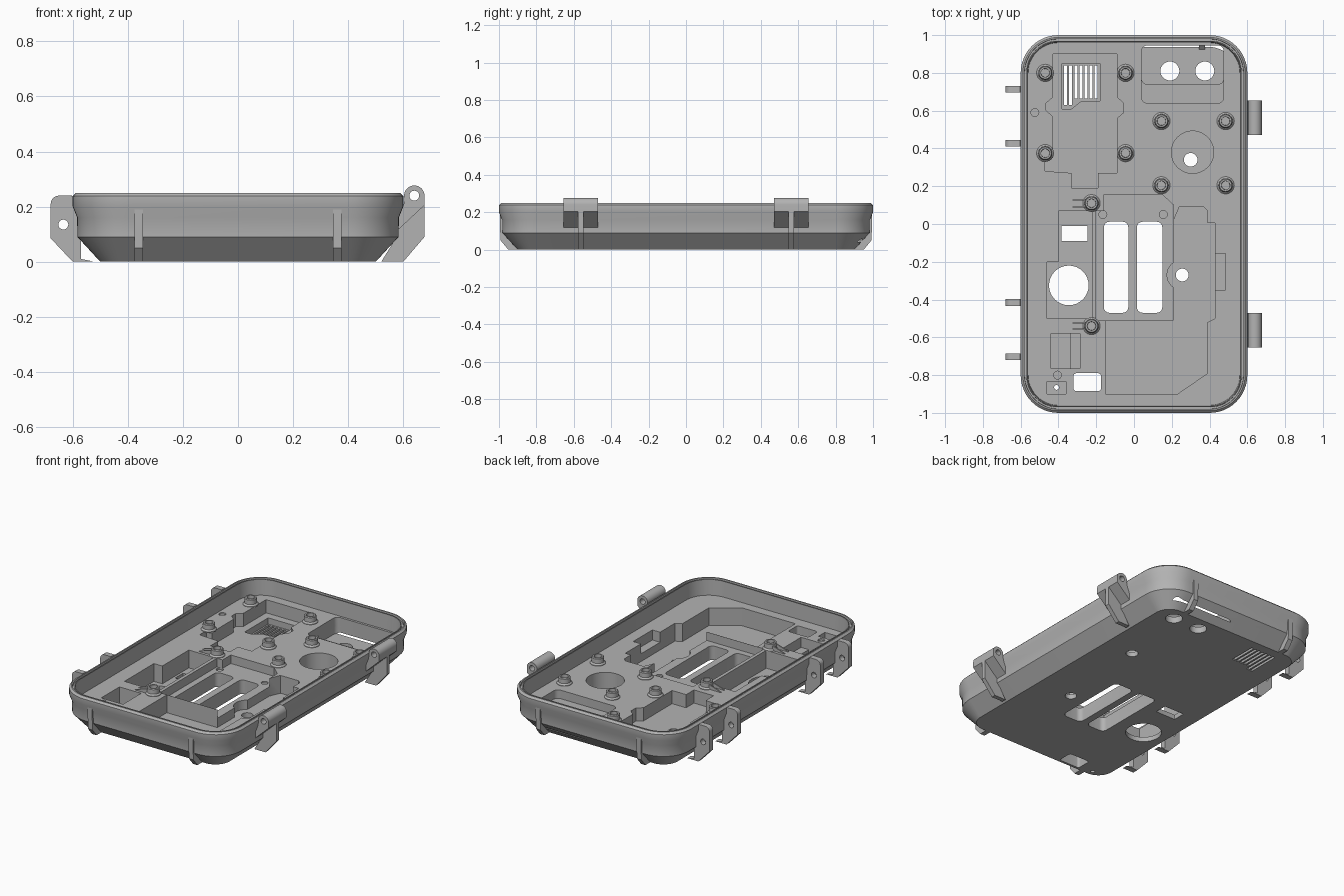
import bpy, bmesh, math

old = bpy.data.objects.get("Cube")
if old:
    bpy.data.objects.remove(old)

grey = bpy.data.materials.new("plain grey")
grey.use_nodes = True
grey.diffuse_color = (0.45, 0.45, 0.45, 1)
grey.node_tree.nodes["Principled BSDF"].inputs["Base Color"].default_value = (0.45, 0.45, 0.45, 1)


def arc(cx, cy, r, a0, a1, n):
    step = math.radians(a1 - a0) / n
    a0 = math.radians(a0)
    return [(cx + r * math.cos(a0 + i * step), cy + r * math.sin(a0 + i * step)) for i in range(n + 1)]


def circle(cx, cy, r, n=32):
    return arc(cx, cy, r, 0, 360, n)[:-1]


def box(x0, x1, y0, y1, r=0.0, n=6):
    if r == 0:
        return [(x0, y0), (x1, y0), (x1, y1), (x0, y1)]
    return (arc(x1 - r, y1 - r, r, 0, 90, n) + arc(x0 + r, y1 - r, r, 90, 180, n)
            + arc(x0 + r, y0 + r, r, 180, 270, n) + arc(x1 - r, y0 + r, r, 270, 360, n))


def loft(name, rings):
    """Closed solid through stacked rings of 3D points."""
    bm = bmesh.new()
    loops = [[bm.verts.new(p) for p in ring] for ring in rings]
    n = len(loops[0])
    for a, b in zip(loops, loops[1:]):
        for i in range(n):
            bm.faces.new((a[i], a[(i + 1) % n], b[(i + 1) % n], b[i]))
    bm.faces.new(loops[0])
    bm.faces.new(loops[-1])
    bmesh.ops.recalc_face_normals(bm, faces=bm.faces)
    mesh = bpy.data.meshes.new(name)
    bm.to_mesh(mesh)
    bm.free()
    mesh.materials.append(grey)
    obj = bpy.data.objects.new(name, mesh)
    bpy.context.collection.objects.link(obj)
    return obj


def prism(name, pts, a, b, axis="z"):
    place = {"z": lambda u, v, w: (u, v, w),
             "y": lambda u, v, w: (u, w, v),
             "x": lambda u, v, w: (w, u, v)}[axis]
    return loft(name, [[place(u, v, w) for u, v in pts] for w in (a, b)])


def combine(target, tool, operation="DIFFERENCE"):
    tool.hide_render = True
    mod = target.modifiers.new("cut", "BOOLEAN")
    mod.operation, mod.object, mod.solver = operation, tool, "EXACT"
    graph = bpy.context.evaluated_depsgraph_get()
    graph.update()
    mesh = bpy.data.meshes.new_from_object(target.evaluated_get(graph))
    target.modifiers.clear()
    target.data = mesh
    bpy.data.objects.remove(tool)


def smooth(obj):
    bpy.ops.object.select_all(action="DESELECT")
    obj.select_set(True)
    bpy.context.view_layer.objects.active = obj
    bpy.ops.object.shade_smooth_by_angle(angle=math.radians(30))


# Case shell: (inset, height) profile, from the underside over the rim to the deck
DECK, LOW, MID = 0.145, 0.03, 0.09
profile = [(0.1, 0), (0.017, 0.09), (0.016, 0.16), (0.0, 0.2), (0.0, 0.238), (0.012, 0.25),
           (0.02, 0.25), (0.021, 0.235), (0.03, 0.235), (0.031, 0.245), (0.036, 0.245), (0.04, DECK)]
shell = loft("case_shell", [[(x, y, z) for x, y in box(d - 0.6, 0.6 - d, d - 1, 1 - d, 0.2 - d, 12)]
                            for d, z in profile])


def pocket(pts, floor):
    combine(shell, prism("pocket_cutter", pts, floor, 0.3))


# Display pocket with vent recess
pocket([(-.43, .9), (-.09, .9), (-.09, .67), (-.055, .64), (-.055, .59), (-.09, .56), (-.09, .27),
        (-.19, .27), (-.19, .19), (-.33, .19), (-.33, .27), (-.47, .28), (-.47, .35), (-.43, .35),
        (-.43, .57), (-.465, .6), (-.465, .64), (-.43, .67)], 0.06)
pocket([(-.38, .85), (-.18, .85), (-.18, .65), (-.28, .65), (-.33, .61), (-.38, .61)], 0.02)

# Connector pocket with a stepped floor, and round speaker pocket
pocket(box(.04, .475, .64, .945, .03), 0.09)
pocket(box(.04, .475, .74, .945, .03), 0.04)
pocket(circle(.31, .38, .112, 48), LOW)

# Slotted plate, lower battery pocket and its side notch
pocket([(-.2, .07), (-.16, .07), (-.16, .155), (.15, .155), (.21, .1), (.21, -.51), (-.2, -.51)], MID)
pocket([(.21, .02), (.24, .09), (.37, .09), (.39, .07), (.39, .005), (.43, .005), (.43, -.5), (.39, -.52),
        (.39, -.79), (.23, -.9), (-.15, -.9), (-.15, -.511), (.21, -.511)], LOW)
pocket(circle(.255, -.27, .08), LOW)
pocket(box(.42, .485, -.35, -.155), 0.08)

# Left-hand module pockets
pocket([(-.4, .07), (-.222, .07), (-.222, -.5), (-.46, -.5), (-.46, -.2), (-.4, -.2)], LOW)
pocket(box(-.44, -.34, -.765, -.58), LOW)
pocket(box(-.345, -.285, -.765, -.58), 0.08)
pocket(box(-.46, -.36, -.9, -.835), 0.06)

# Shallow round dimples
for x, y, floor in [(-.525, .59, .135), (-.405, -.8, .135), (-.165, .05, .08), (.155, .05, .08)]:
    pocket(circle(x, y, .021, 16), floor)

# Openings right through the floor
for x, y, r in [(.19, .81, .05), (.375, .81, .05), (.3, .34, .036), (.255, -.27, .034),
                (-.345, -.325, .105), (-.41, -.865, .013)]:
    pocket(circle(x, y, r), -0.1)
for x0, x1, y0, y1, r in [(-.16, -.03, -.47, .012, .03), (.015, .15, -.47, .012, .03),
                          (-.385, -.245, -.09, -.01, .003), (-.32, -.175, -.885, -.79, .015)]:
    pocket(box(x0, x1, y0, y1, r), -0.1)
for i in range(7):
    x = -.362 + i * .027
    pocket(box(x - .008, x + .008, .63 if i < 2 else .665, .84), -0.1)
smooth(shell)

# Screw bosses with flared feet
bosses = [(x, y) for x in (-.47, -.045) for y in (.375, .8)]
bosses += [(x, y) for x in (.145, .485) for y in (.205, .545)]
bosses += [(-.225, .11), (-.225, -.54)]
for x, y in bosses:
    rings = [(.046, DECK - .005), (.046, DECK + .003), (.037, DECK + .012), (.036, DECK + .04),
             (.032, DECK + .045), (.023, DECK + .045), (.022, DECK + .004)]
    smooth(loft("screw_boss", [[(u, v, z) for u, v in circle(x, y, r, 24)] for r, z in rings]))

# Small clip ribs beside two bosses
for y in (.11, -.54):
    for side in (-1, 1):
        w = y + side * .018
        prism("clip_rib", [(-.34, DECK - .005), (-.34, DECK + .003), (-.255, DECK + .03), (-.255, DECK - .005)],
              w - .004, w + .004, "y")

# Latch ears on the left side
for y in (.713, .427, -.415, -.703):
    ear = prism("latch_ear", [(-.57, .01), (-.52, 0), (-.6, 0), (-.68, .085)]
                + arc(-.65, .21, .03, 180, 90, 6) + [(-.603, .24), (-.59, .2), (-.57, .2)],
                y - .018, y + .018, "y")
    combine(ear, prism("pin_cutter", circle(-.634, .135, .018, 20), y - .1, y + .1, "y"))
    smooth(ear)

# Hinge knuckles with support ribs on the right side
for y in (.563, -.563):
    knuckle = prism("hinge_knuckle", [(.575, .11), (.677, .205)] + arc(.64, .24, .037, 0, 200, 18)
                    + [(.6, .2), (.575, .2)], y - .092, y + .092, "y")
    combine(knuckle, prism("pin_cutter", circle(.64, .24, .018, 20), y - .2, y + .2, "y"))
    smooth(knuckle)
    prism("hinge_rib", [(.52, 0), (.6, 0), (.677, .09), (.677, .205), (.575, .19), (.57, .08)],
          y - .014, y + .014, "y")

# Standing feet fins on the front and back
for x in (-.36, .36):
    for s in (-1, 1):
        prism("end_fin", [(s * u, v) for u, v in
                          [(.88, 0), (.95, 0), (.992, .05), (.996, .2), (.975, .2), (.97, .08)]],
              x - .016, x + .016, "x")
